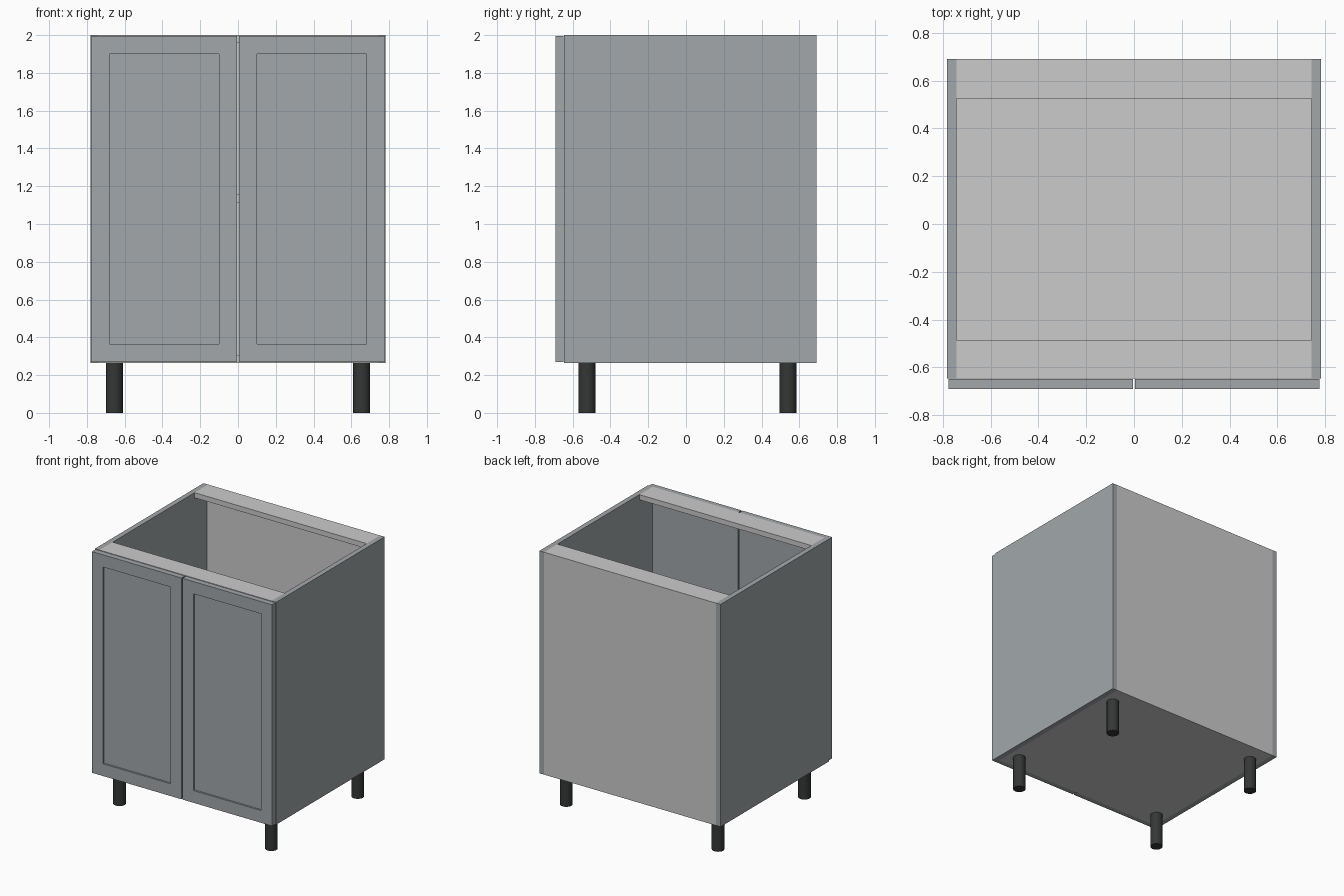
import bpy, bmesh

if "Cube" in bpy.data.objects:
    bpy.data.objects.remove(bpy.data.objects["Cube"])

W, T = 0.782, 0.04            # half width, board thickness
Z0, Z1 = 0.265, 2.0           # carcass bottom and top
YF, YB = -0.647, 0.691        # carcass front and back


def material(name, rgb):
    m = bpy.data.materials.new(name)
    m.diffuse_color = (*rgb, 1)
    m.use_nodes = True
    m.node_tree.nodes["Principled BSDF"].inputs["Base Color"].default_value = m.diffuse_color
    return m


PAINT = material("blue_grey_paint", (0.36, 0.39, 0.405))
BLACK = material("black_plastic", (0.035, 0.037, 0.037))


def box(name, x, y, z, mat=None, recess=None):
    """Box from (min, max) ranges; recess = (frame width, depth) on the front face."""
    bm = bmesh.new()
    bmesh.ops.create_cube(bm, size=1)
    for v in bm.verts:
        v.co = [r[0] if c < 0 else r[1] for c, r in zip(v.co, (x, y, z))]
    bm.normal_update()
    if recess:
        front = [f for f in bm.faces if f.normal.y < -0.9]
        bmesh.ops.inset_region(bm, faces=front, thickness=recess[0])
        # straight step down to the centre panel
        bmesh.ops.inset_region(bm, faces=front, thickness=0.0002)
        for v in front[0].verts:
            v.co.y += recess[1]
    mesh = bpy.data.meshes.new(name)
    bm.to_mesh(mesh)
    bm.free()
    ob = bpy.data.objects.new(name, mesh)
    bpy.context.collection.objects.link(ob)
    if mat:
        mesh.materials.append(mat)
    return ob


# Side panels and framed doors
for s, label in ((-1, "left"), (1, "right")):
    box(f"{label}_side", sorted((s * W, s * (W - T))), (YF, YB), (Z0, Z1), PAINT)
    box(f"{label}_door", sorted((s * 0.005, s * 0.777)), (-0.691, YF - 0.001),
        (0.27, 1.996), PAINT, recess=(0.135, 0.014))

# Inner boards
inner = (-(W - T), W - T)
back = YB - 0.012
box("back_panel", inner, (back, YB), (Z0, Z1))
box("bottom_panel", inner, (YF, back), (Z0, Z0 + T))
box("shelf", inner, (YF + 0.04, back), (1.115, 1.155))
box("front_rail", inner, (YF, -0.485), (Z1 - T, Z1))
box("back_rail", inner, (0.525, back), (Z1 - T, Z1))

# Round legs
for x, side in ((-0.655, "left"), (0.655, "right")):
    for y, end in ((-0.525, "front"), (0.54, "back")):
        bpy.ops.mesh.primitive_cylinder_add(vertices=32, radius=0.045, depth=Z0,
                                            location=(x, y, Z0 / 2))
        leg = bpy.context.object
        leg.name = f"{end}_{side}_leg"
        leg.data.materials.append(BLACK)
        bpy.ops.object.shade_smooth_by_angle()
